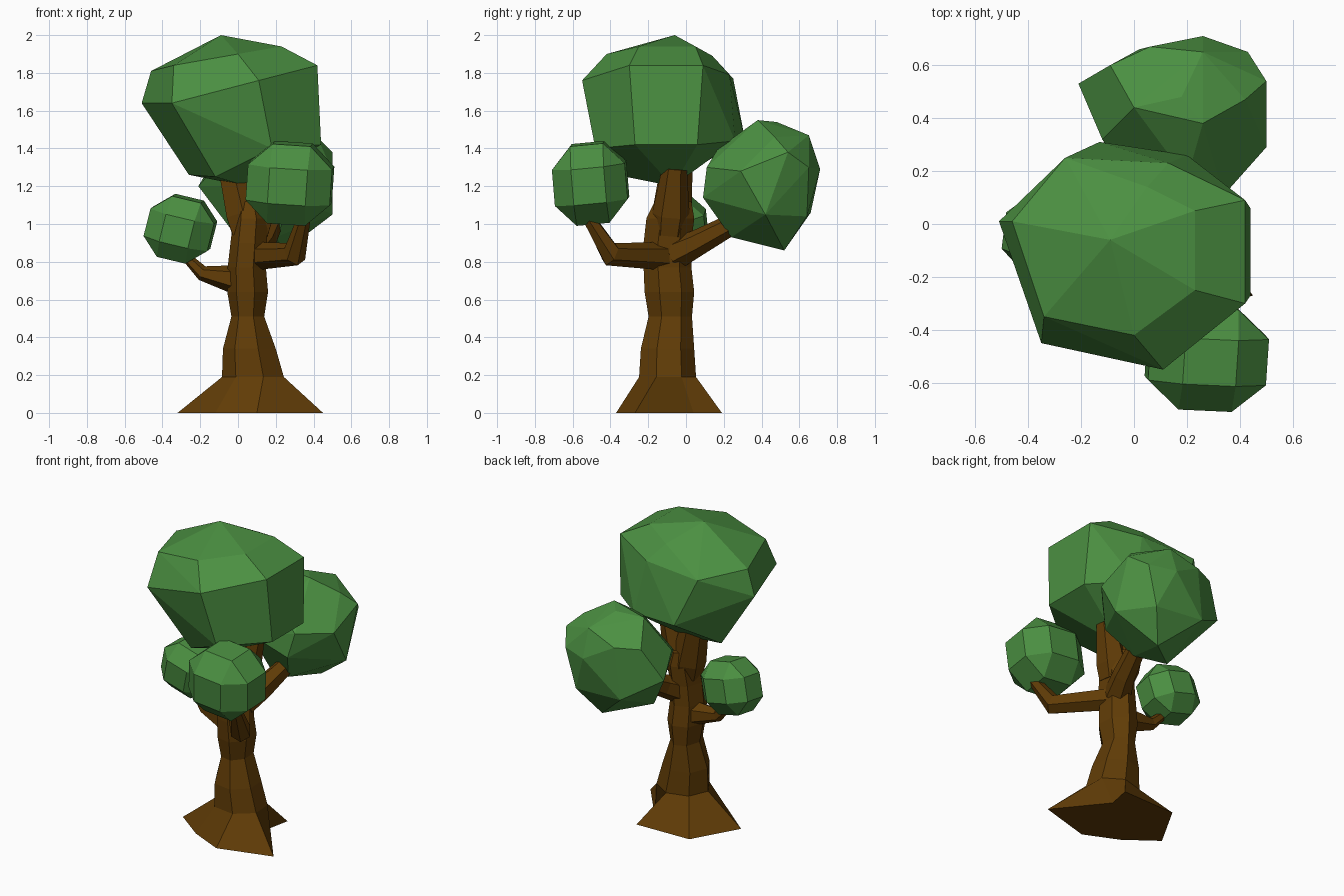
import bpy, bmesh, math
from mathutils import Vector, Euler

if "Cube" in bpy.data.objects:
    bpy.data.objects.remove(bpy.data.objects["Cube"])


def material(name, color):
    m = bpy.data.materials.new(name)
    m.diffuse_color = (*color, 1)
    m.use_nodes = True
    m.node_tree.nodes["Principled BSDF"].inputs["Base Color"].default_value = m.diffuse_color
    return m


GREEN = material("leaf_green", (0.07, 0.275, 0.053))
BROWN = material("bark_brown", (0.118, 0.045, 0.002))


def finish(name, bm, mat):
    bmesh.ops.recalc_face_normals(bm, faces=bm.faces[:])
    me = bpy.data.meshes.new(name)
    bm.to_mesh(me)
    bm.free()
    me.materials.append(mat)
    ob = bpy.data.objects.new(name, me)
    bpy.context.collection.objects.link(ob)
    return ob


def skin(name, rings, mat):
    """Join equal-sized rings of points into a closed tube."""
    bm = bmesh.new()
    loops = [[bm.verts.new(p) for p in r] for r in rings]
    n = len(loops[0])
    for a, b in zip(loops, loops[1:]):
        for i in range(n):
            j = (i + 1) % n
            bm.faces.new((a[i], a[j], b[j], b[i]))
    bm.faces.new(loops[0])
    bm.faces.new(loops[-1])
    return finish(name, bm, mat)


def branch(name, path, radii, sides=6):
    pts = [Vector(p) for p in path]
    rings = []
    for i, (p, r) in enumerate(zip(pts, radii)):
        t = (pts[min(i + 1, len(pts) - 1)] - pts[max(i - 1, 0)]).normalized()
        ref = Vector((0, 0, 1)) if abs(t.z) < 0.9 else Vector((0, 1, 0))
        u = t.cross(ref).normalized()
        v = u.cross(t)
        angles = [2 * math.pi * (k + 0.5) / sides for k in range(sides)]
        rings.append([p + r * (math.cos(a) * u + math.sin(a) * v) for a in angles])
    return skin(name, rings, BROWN)


def hull(name, pts):
    """Faceted leaf mass: convex hull of a few corner points."""
    bm = bmesh.new()
    for p in pts:
        bm.verts.new(p)
    bmesh.ops.convex_hull(bm, input=bm.verts[:])
    loose = [v for v in bm.verts if not v.link_faces]
    bmesh.ops.delete(bm, geom=loose, context='VERTS')
    bmesh.ops.dissolve_limit(bm, angle_limit=math.radians(6),
                             verts=bm.verts[:], edges=bm.edges[:])
    return finish(name, bm, GREEN)


def blob(name, lo, hi, rot):
    """Bevelled-cube leaf ball, turned and fitted to a bounding box."""
    k = 0.45
    pts = []
    for axis in range(3):
        for s in (-1, 1):
            for a in (-k, k):
                for b in (-k, k):
                    p = [a, b]
                    p.insert(axis, s)
                    pts.append(Vector(p))
    e = Euler([math.radians(d) for d in rot])
    for p in pts:
        p.rotate(e)
    mn = [min(p[i] for p in pts) for i in range(3)]
    mx = [max(p[i] for p in pts) for i in range(3)]
    return hull(name, [[lo[i] + (p[i] - mn[i]) / (mx[i] - mn[i]) * (hi[i] - lo[i])
                        for i in range(3)] for p in pts])


# Trunk with flared, irregular foot
foot = [(-.32, -.12), (-.12, -.27), (.10, -.37), (.45, -.27),
        (.20, .04), (.23, .19), (-.15, .18)]
levels = [  # z, centre x, centre y, radius x, radius y
    (.19, .085, -.10, .17, .155), (.34, .065, -.10, .145, .145),
    (.51, .055, -.085, .09, .118), (.64, .055, -.09, .112, .135),
    (.77, .05, -.10, .105, .13), (.90, .06, -.10, .10, .13),
    (1.03, .07, -.085, .095, .13), (1.12, .06, -.07, .07, .10)]
rings = [[(x, y, 0) for x, y in foot]]
for z, cx, cy, rx, ry in levels:
    rings.append([(cx + rx * math.cos(a), cy + ry * math.sin(a), z)
                  for a in (math.radians(184 + 360 / 7 * i) for i in range(7))])
skin("trunk", rings, BROWN)

# Fork at the top of the trunk, and side branches
branch("left_stem", [(.05, -.09, .95), (.03, -.075, 1.05), (-.03, -.05, 1.30)],
       [.09, .105, .085])
branch("right_stem", [(.08, -.09, .95), (.10, -.08, 1.05), (.16, -.06, 1.30)],
       [.09, .10, .065])
branch("left_branch", [(.02, -.08, .70), (-.19, -.07, .74), (-.31, -.05, .86)],
       [.085, .04, .02])
branch("front_branch", [(.09, -.12, .83), (.30, -.40, .84), (.36, -.54, 1.07)],
       [.075, .065, .03])
branch("back_branch", [(.08, -.06, .84), (.13, .06, .90), (.20, .32, 1.04)],
       [.085, .07, .05])

# Leaf masses
hull("main_crown", [
    (-.09, -.06, 2.0), (.23, -.25, 1.94), (.23, .05, 1.94), (.05, .14, 1.89),
    (.00, -.42, 1.90), (-.34, -.35, 1.84), (-.46, .01, 1.81), (.13, .23, 1.79),
    (.42, -.30, 1.84), (.42, .09, 1.84),
    (.11, -.55, 1.76), (-.35, -.45, 1.64), (-.51, .01, 1.64), (-.26, .25, 1.77),
    (.44, -.27, 1.42), (.44, .06, 1.42), (.18, -.48, 1.40), (-.12, -.32, 1.25),
    (-.26, .00, 1.26), (.05, -.07, 1.20), (-.13, .31, 1.46), (.20, .26, 1.44)])
hull("back_crown", [
    (.26, .38, 1.55), (.18, .48, 1.54), (.42, .47, 1.46), (.00, .44, 1.53),
    (-.09, .60, 1.40), (.06, .67, 1.40), (.26, .65, 1.47), (.43, .65, 1.30),
    (.50, .29, 1.28), (.50, .54, 1.38), (.50, .42, 1.05), (.26, .71, 1.29),
    (.20, .17, 1.40), (.34, .11, 1.30), (.30, .09, 1.14), (-.12, .32, 1.30),
    (-.21, .53, 1.20), (.01, .32, .91), (.02, .66, 1.06), (.25, .52, .86),
    (.36, .64, 1.04), (.20, .24, .93), (.00, .13, 1.20)])
blob("front_crown", (.04, -.71, .99), (.51, -.30, 1.44), (5, 4, -3))
blob("left_crown", (-.50, -.21, .79), (-.11, .12, 1.16), (5, 14, -5))
